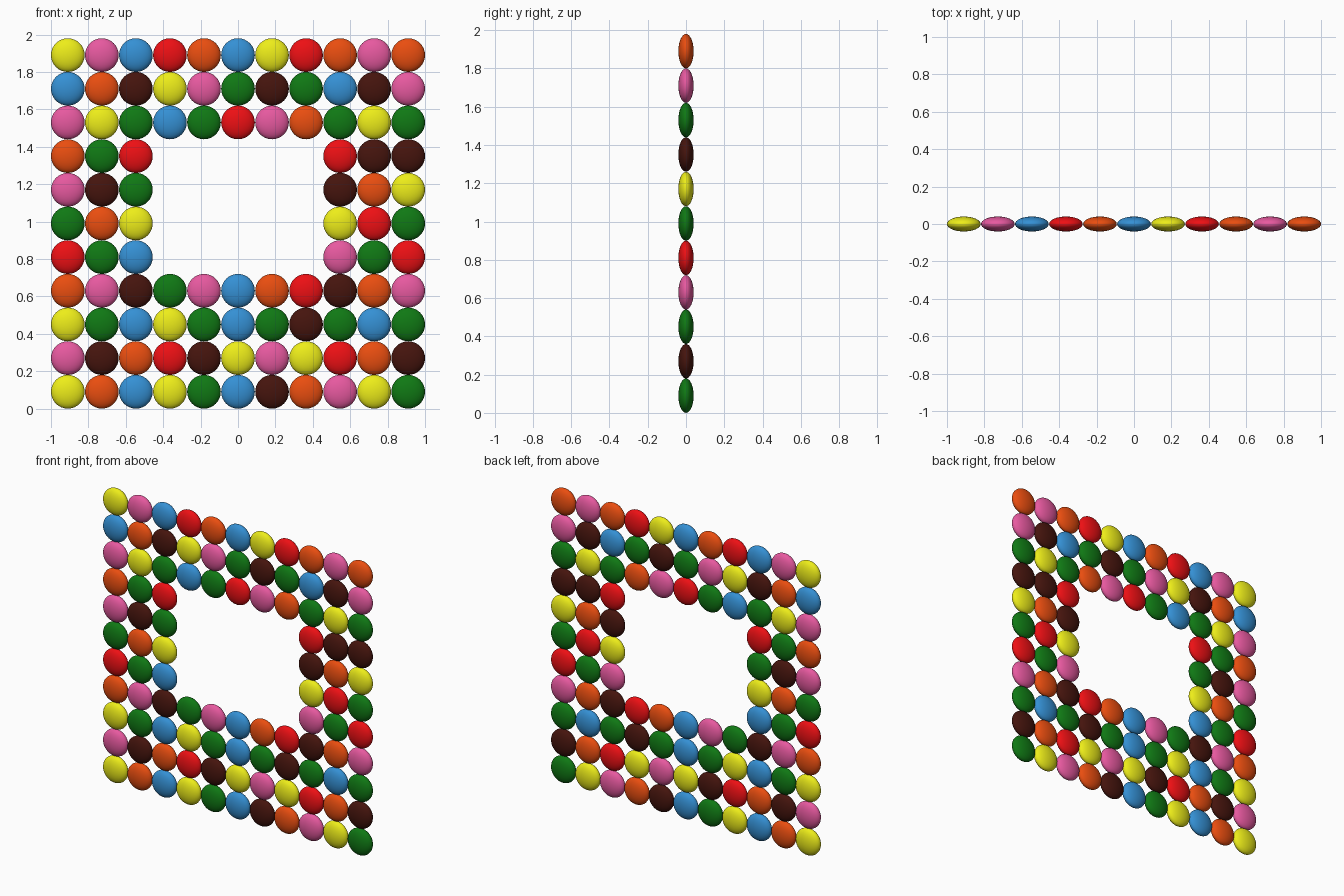
import bpy

if "Cube" in bpy.data.objects:
    bpy.data.objects.remove(bpy.data.objects["Cube"])

# Colour layout, top row first; dots are the window opening
ROWS = [
    "YPBROBYROPO",
    "BONYPGNGBNP",
    "PYGBGRPOGYG",
    "OGR.....RNN",
    "PNG.....NOY",
    "GOY.....YRG",
    "RGB.....PGR",
    "OPNGPBORNOP",
    "YGBYGBGNGBG",
    "PNORNYPYRON",
    "YOBYGBNOPYG",
]
COLOURS = {
    "Y": ("yellow", (0.85, 0.85, 0.01)),
    "P": ("pink", (0.80, 0.10, 0.35)),
    "B": ("blue", (0.035, 0.28, 0.66)),
    "R": ("red", (0.85, 0.005, 0.007)),
    "O": ("orange", (0.82, 0.075, 0.005)),
    "N": ("brown", (0.06, 0.007, 0.004)),
    "G": ("green", (0.005, 0.19, 0.007)),
}
RADIUS, HALF_DEPTH = 0.09, 0.04
STEP_X, STEP_Z = 0.182, 0.18


def bead_mesh(name, rgb):
    """Smooth flattened ball, coloured."""
    bpy.ops.mesh.primitive_uv_sphere_add(segments=32, ring_count=16, radius=1)
    obj = bpy.context.object
    mesh = obj.data
    mesh.name = name + "_bead"
    for v in mesh.vertices:
        v.co = (v.co.x * RADIUS, v.co.y * HALF_DEPTH, v.co.z * RADIUS)
    mesh.shade_smooth()
    mat = bpy.data.materials.new(name)
    mat.diffuse_color = (*rgb, 1)
    mat.use_nodes = True
    mat.node_tree.nodes["Principled BSDF"].inputs["Base Color"].default_value = mat.diffuse_color
    mesh.materials.append(mat)
    bpy.data.objects.remove(obj)
    return mesh


meshes = {k: bead_mesh(*v) for k, v in COLOURS.items()}

# Grid of beads sharing one mesh per colour
for r, row in enumerate(ROWS):
    for c, key in enumerate(row):
        if key == ".":
            continue
        bead = bpy.data.objects.new(f"{COLOURS[key][0]}_bead_row{r + 1}_col{c + 1}", meshes[key])
        bead.location = ((c - 5) * STEP_X, 0, RADIUS + (10 - r) * STEP_Z)
        bpy.context.collection.objects.link(bead)
